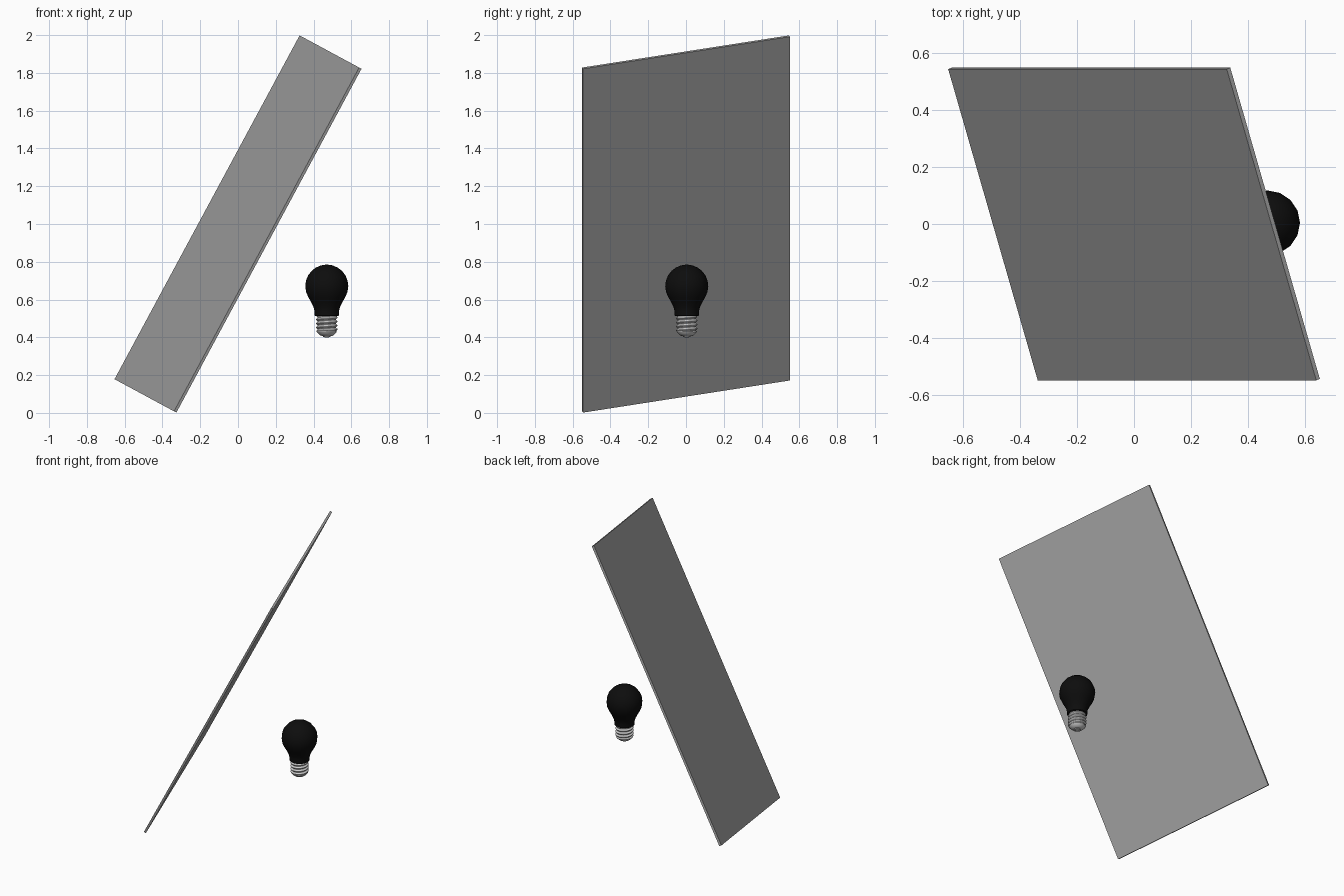
import bpy, bmesh, math
from mathutils import Matrix, Vector

cube = bpy.data.objects.get("Cube")
if cube:
    bpy.data.objects.remove(cube, do_unlink=True)


def material(name, value, metallic=0.0):
    m = bpy.data.materials.new(name)
    m.use_nodes = True
    color = (value, value, value, 1)
    m.diffuse_color = color
    m.node_tree.nodes["Principled BSDF"].inputs["Base Color"].default_value = color
    return m


grey = material("panel grey", 0.35)
black = material("black glass", 0.004)
silver = material("cap silver", 0.6)


def finish(name, bm, mat, location, smooth=None):
    bmesh.ops.recalc_face_normals(bm, faces=bm.faces)
    mesh = bpy.data.meshes.new(name)
    bm.to_mesh(mesh)
    bm.free()
    mesh.materials.append(mat)
    obj = bpy.data.objects.new(name, mesh)
    obj.location = location
    bpy.context.collection.objects.link(obj)
    if smooth:
        bpy.ops.object.select_all(action="DESELECT")
        obj.select_set(True)
        bpy.context.view_layer.objects.active = obj
        bpy.ops.object.shade_smooth_by_angle(angle=math.radians(smooth))
    return obj


def lathe(name, rings, sides, mat, location, smooth, thread=None):
    """Revolve (radius, z) rings; thread adds a radius offset from angle and z."""
    bm = bmesh.new()
    loops = []
    for r, z in rings:
        loop = []
        for i in range(sides):
            a = math.tau * i / sides
            rr = r + (thread(a, z) if thread else 0)
            loop.append(bm.verts.new((rr * math.cos(a), rr * math.sin(a), z)))
        loops.append(loop)
    for low, high in zip(loops, loops[1:]):
        for i in range(sides):
            j = (i + 1) % sides
            bm.faces.new((low[i], low[j], high[j], high[i]))
    bm.faces.new(loops[0])
    bm.faces.new(loops[-1])
    return finish(name, bm, mat, location, smooth)


# Thin leaning panel
across = Vector((0.315, -1.095, -0.17))
along = Vector((0.98, 0, 1.82))
normal = across.cross(along).normalized() * 0.015
bm = bmesh.new()
bmesh.ops.create_cube(bm, size=1, matrix=Matrix((across, along, normal)).transposed().to_4x4())
finish("panel", bm, grey, (0, 0, 1))

# Bulb glass: neck profile flowing into a round head
bulb = Vector((0.47, 0.004, 0.4))
R, centre = 0.114, 0.271
neck = [(0.058, 0.112), (0.064, 0.116), (0.065, 0.14), (0.070, 0.160), (0.082, 0.185)]
head = [(R * math.cos(math.radians(a)), centre + R * math.sin(math.radians(a)))
        for a in (-32, -16, 0, 15, 30, 45, 60, 75, 87)]
lathe("bulb_glass", neck + head, 16, black, bulb, 50)

# Screw cap with a helical thread
pitch, bottom, top = 0.021, 0.028, 0.113
steps = 40


def thread(angle, z):
    fade = min(1, (z - bottom) / 0.01, (top - z) / 0.01)
    return 0.005 * max(0, fade) * math.cos(angle - math.tau * z / pitch)


cap = [(0.053, bottom + (top - bottom) * i / steps) for i in range(steps + 1)]
lathe("screw_cap", cap, 24, silver, bulb, 60, thread)

# Rounded base and contact tip
lathe("cap_base", [(0.022, 0.006), (0.034, 0.010), (0.046, 0.020), (0.053, 0.030)], 24, silver, bulb, 40)
lathe("contact_tip", [(0.010, 0.0), (0.018, 0.002), (0.022, 0.008)], 16, silver, bulb, 40)
